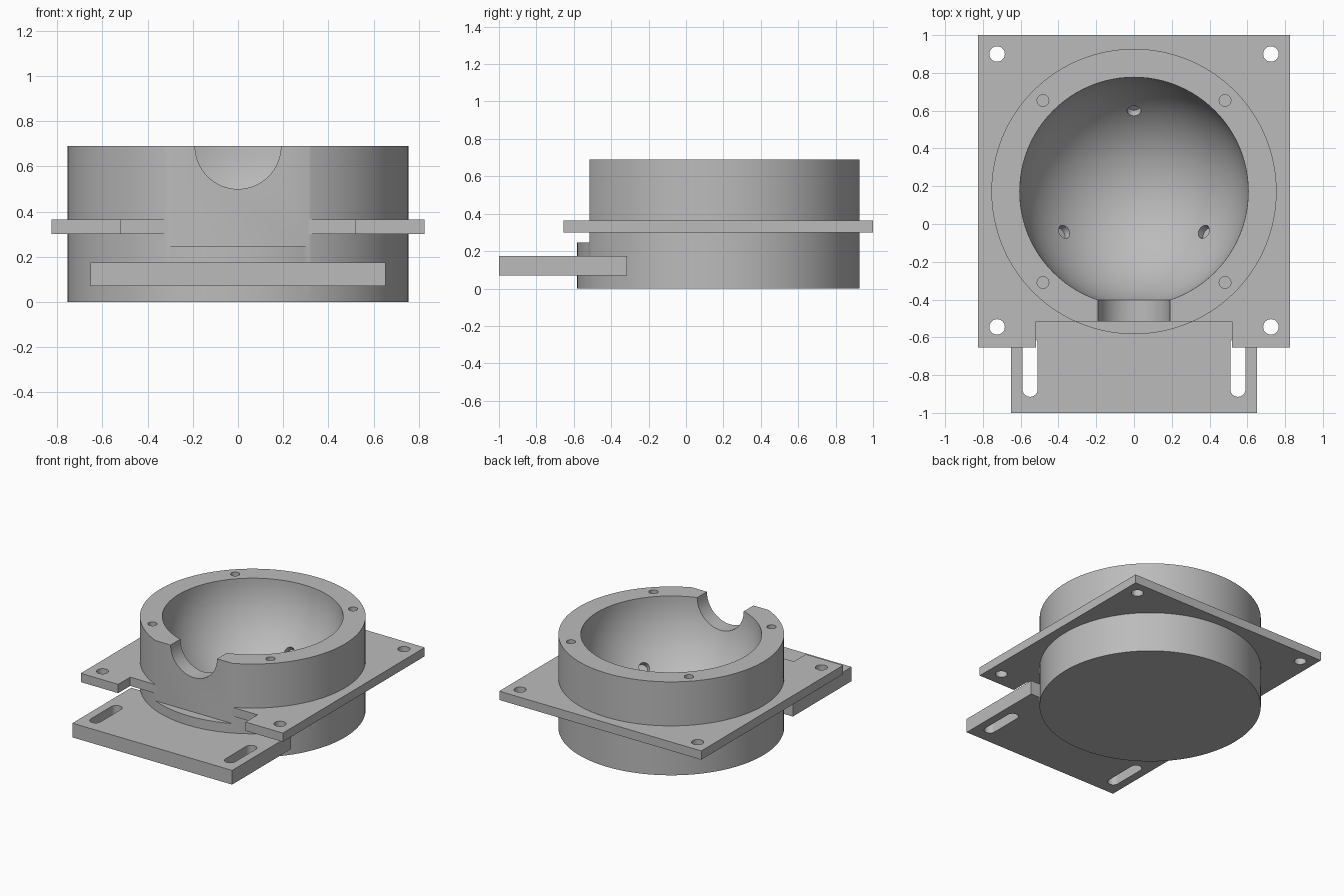
import bpy
import math
from mathutils import Vector

cube = bpy.data.objects.get("Cube")
if cube:
    bpy.data.objects.remove(cube, do_unlink=True)

CY = 0.172      # y of the round body's axis
TOP = 0.69      # height of the rim
R_BODY, R_BOWL = 0.755, 0.605

grey = bpy.data.materials.new("plain grey")
grey.diffuse_color = (0.5, 0.5, 0.5, 1)
grey.use_nodes = True
grey.node_tree.nodes["Principled BSDF"].inputs["Base Color"].default_value = (0.5, 0.5, 0.5, 1)


def finish(name):
    ob = bpy.context.object
    ob.name = name
    bpy.ops.object.transform_apply(location=False, rotation=True, scale=True)
    return ob


def box(name, x, y0, y1, z0, z1):
    """Box symmetric in x, given by its limits."""
    bpy.ops.mesh.primitive_cube_add(size=1, location=(0, (y0 + y1) / 2, (z0 + z1) / 2))
    bpy.context.object.scale = (2 * x, y1 - y0, z1 - z0)
    return finish(name)


def rod(name, start, end, radius, sides=32):
    """Cylinder between two points."""
    a, b = Vector(start), Vector(end)
    bpy.ops.mesh.primitive_cylinder_add(vertices=sides, radius=radius,
                                        depth=(b - a).length, location=(a + b) / 2)
    bpy.context.object.rotation_euler = (b - a).to_track_quat('Z', 'Y').to_euler()
    return finish(name)


def cut(target, cutters):
    """Subtract each cutter and discard it."""
    for c in cutters:
        c.hide_render = True
        bpy.context.view_layer.objects.active = target
        mod = target.modifiers.new("cut", 'BOOLEAN')
        mod.operation, mod.solver, mod.object = 'DIFFERENCE', 'EXACT', c
        bpy.ops.object.modifier_apply(modifier=mod.name)
        bpy.data.objects.remove(c, do_unlink=True)


def core():
    return rod("core_cutter", (0, CY, -0.1), (0, CY, 1), R_BODY - 0.004, 128)


def front_step():
    return box("step_cutter", 0.52, -0.9, -0.515, 0.245, 0.9)


# Round body with hemispherical bowl, flat front and half-round notch
body = rod("round_body", (0, CY, 0), (0, CY, TOP), R_BODY, 128)
bpy.ops.mesh.primitive_uv_sphere_add(segments=96, ring_count=48, radius=R_BOWL,
                                     location=(0, CY, TOP))
cutters = [finish("bowl_cutter"), front_step(),
           rod("notch_cutter", (0, -0.9, TOP), (0, CY, TOP), 0.19, 64)]

# Blind screw holes in the rim
for sx in (-1, 1):
    for sy in (-1, 1):
        x, y = sx * 0.482, CY + sy * 0.482
        cutters.append(rod("rim_hole", (x, y, TOP - 0.2), (x, y, TOP + 0.1), 0.031))

# Three shallow holes in the bowl, pointing at its centre
centre = Vector((0, CY, TOP))
for k in range(3):
    a = math.radians(90 + 120 * k)
    d = Vector((math.cos(a), math.sin(a), -1)).normalized()
    cutters.append(rod("bowl_hole", centre + d * 0.5, centre + d * (R_BOWL + 0.04), 0.037))
cut(body, cutters)

# Square flange around the body, with corner holes and a front cutout
flange = box("mounting_flange", 0.825, -0.655, 1.0, 0.30, 0.365)
cutters = [core(), front_step()]
for x in (-0.725, 0.725):
    for y in (-0.545, 0.9):
        cutters.append(rod("corner_hole", (x, y, 0.2), (x, y, 0.5), 0.041))
cut(flange, cutters)

# Front base plate with two slots
base = box("base_plate", 0.652, -1.0, -0.315, 0.07, 0.175)
cutters = [core()]
for x in (-0.55, 0.55):
    slot = box("slot_cutter", 0.04, -0.875, -0.635, 0, 0.3)
    slot.location.x = x
    cutters.append(slot)
    for y in (-0.875, -0.635):
        cutters.append(rod("slot_end", (x, y, -0.02), (x, y, 0.32), 0.04))
cut(base, cutters)

# Colour and shading
for ob in (body, flange, base):
    ob.data.materials.clear()
    ob.data.materials.append(grey)
    bpy.ops.object.select_all(action='DESELECT')
    ob.select_set(True)
    bpy.context.view_layer.objects.active = ob
    bpy.ops.object.shade_smooth_by_angle(angle=math.radians(30))
